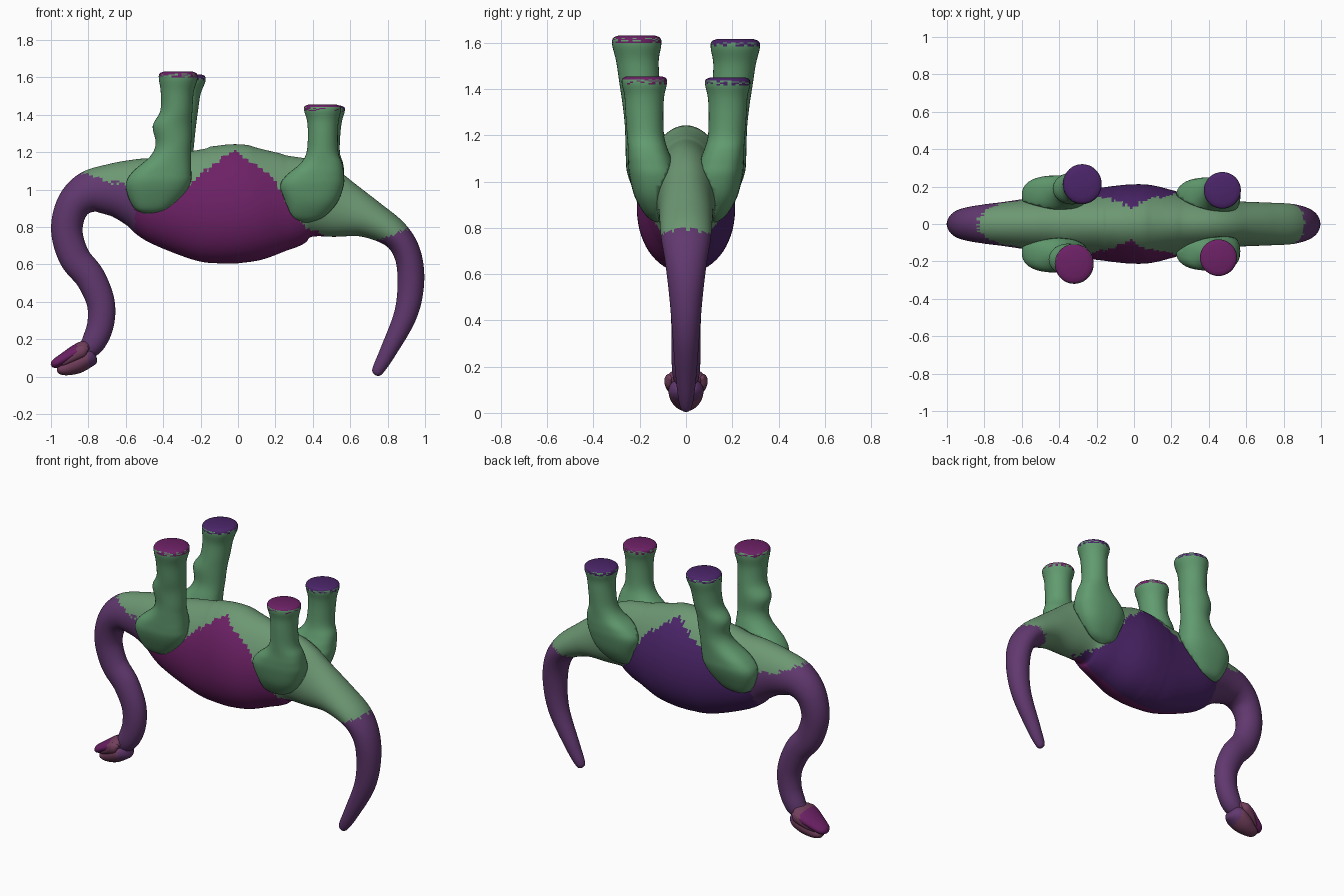
import bpy, bmesh, math, random
from mathutils import Vector

random.seed(4)


def material(name, rgb):
    m = bpy.data.materials.new(name)
    m.diffuse_color = (*rgb, 1)
    return m


MATS = [material("green_skin", (0.15, 0.31, 0.17)),
        material("purple_skin", (0.12, 0.04, 0.16)),
        material("magenta_belly", (0.15, 0.015, 0.13)),
        material("indigo_belly", (0.07, 0.018, 0.14)),
        material("leg_green", (0.12, 0.33, 0.16)),
        material("rose_snout", (0.17, 0.05, 0.11))]
GREEN, PURPLE, MAGENTA, INDIGO, LEG, ROSE = range(6)


def spline(rows, steps):
    """Catmull-Rom through the rows, all columns at once."""
    out = []
    n = len(rows)
    for i in range(n - 1):
        p0, p1, p2, p3 = (rows[max(i - 1, 0)], rows[i], rows[i + 1], rows[min(i + 2, n - 1)])
        for s in range(steps):
            t = s / steps
            out.append([0.5 * (2 * b + (c - a) * t + (2 * a - 5 * b + 4 * c - d) * t * t
                               + (3 * b - a - 3 * c + d) * t ** 3)
                        for a, b, c, d in zip(p0, p1, p2, p3)])
    return out + [list(rows[-1])]


def tube(name, rows, paint, flat=False, power=lambda z: 1.0, egg=0.0, sides=40, steps=5):
    """Loft of rings (x, y, z, in-plane radius, y radius) along the rows."""
    pts = spline(rows, steps)
    bm = bmesh.new()
    rings = []
    for i, (x, y, z, a, b) in enumerate(pts):
        p, q = pts[max(i - 1, 0)], pts[min(i + 1, len(pts) - 1)]
        tan = Vector((q[0] - p[0], 0, q[2] - p[2])).normalized()
        nor = Vector((1, 0, 0)) if flat else Vector((tan.z, 0, -tan.x))
        ring = []
        for k in range(sides):
            t = 2 * math.pi * k / sides
            c, s = math.cos(t), math.sin(t)
            c = math.copysign(abs(c) ** power(z), c)
            s = math.copysign(abs(s) ** power(z), s)
            off = nor * (a * c)
            w = b * s * (1 - egg * min(1, a / 0.3) * off.z / max(a, 0.01))
            ring.append(bm.verts.new(Vector((x, y + w, z)) + off))
        rings.append(ring)
    for r, q in zip(rings, rings[1:]):
        for k in range(sides):
            j = (k + 1) % sides
            bm.faces.new((r[k], r[j], q[j], q[k]))
    bm.faces.new(rings[0])
    bm.faces.new(rings[-1])
    bmesh.ops.recalc_face_normals(bm, faces=bm.faces)
    for f in bm.faces:
        f.smooth = True
        f.material_index = paint(f.calc_center_median())
    me = bpy.data.meshes.new(name)
    bm.to_mesh(me)
    bm.free()
    for m in MATS:
        me.materials.append(m)
    ob = bpy.data.objects.new(name, me)
    bpy.context.collection.objects.link(ob)
    return ob


# Skin pattern: zigzag flank border, purple neck and tail
BORDER = [(-0.85, 1.10), (-0.7, 1.04), (-0.3, 1.01), (-0.02, 1.215), (0.18, 1.07), (0.36, 0.8), (0.5, 0.74)]


def paint_body(c):
    jag = random.uniform(-0.01, 0.01)
    if c.x < -0.84 or (c.x < -0.6 and c.z < 0.8):
        return PURPLE
    if c.x > 0.5:
        return PURPLE if c.z < 0.79 + 0.4 * (c.x - 0.9) + jag else GREEN
    for (x0, z0), (x1, z1) in zip(BORDER, BORDER[1:]):
        if x0 <= c.x <= x1:
            if c.z > z0 + (z1 - z0) * (c.x - x0) / (x1 - x0) + jag:
                return GREEN
            return PURPLE if c.x < -0.55 else MAGENTA if c.y < 0 else INDIGO
    return GREEN


# Body: one loft from tail tip through belly to neck (x, z, in-plane radius, half width)
BODY = [(0.733, 0.010, 0.008, 0.008), (0.745, 0.030, 0.030, 0.026), (0.80, 0.13, 0.044, 0.042),
        (0.895, 0.33, 0.062, 0.058), (0.924, 0.50, 0.071, 0.072), (0.908, 0.65, 0.072, 0.090),
        (0.84, 0.76, 0.078, 0.108), (0.70, 0.845, 0.105, 0.115), (0.55, 0.90, 0.16, 0.122),
        (0.40, 0.945, 0.21, 0.14), (0.25, 0.935, 0.258, 0.168), (0.10, 0.925, 0.303, 0.205),
        (0.0, 0.925, 0.318, 0.211), (-0.1, 0.92, 0.315, 0.203), (-0.2, 0.92, 0.30, 0.19),
        (-0.4, 0.945, 0.245, 0.17), (-0.55, 0.985, 0.185, 0.14), (-0.68, 1.0, 0.14, 0.12),
        (-0.80, 0.985, 0.112, 0.105), (-0.885, 0.91, 0.09, 0.09), (-0.915, 0.78, 0.084, 0.076),
        (-0.875, 0.64, 0.083, 0.07), (-0.79, 0.53, 0.08, 0.067), (-0.735, 0.40, 0.075, 0.064),
        (-0.735, 0.28, 0.071, 0.062), (-0.775, 0.18, 0.064, 0.06), (-0.83, 0.125, 0.045, 0.045)]
body = tube("body_neck_and_tail", [(x, 0, z, a, b) for x, z, a, b in BODY], paint_body,
            egg=0.12, sides=72, steps=9)

# Head: skull (hanging lowest) and jaw above it, split by the mouth
tube("skull", [(-0.762, 0, 0.118, 0.015, 0.02), (-0.772, 0, 0.114, 0.045, 0.05), (-0.81, 0, 0.10, 0.055, 0.075),
               (-0.865, 0, 0.07, 0.055, 0.07), (-0.915, 0, 0.046, 0.04, 0.052),
               (-0.955, 0, 0.036, 0.024, 0.034), (-0.968, 0, 0.033, 0.006, 0.01)],
     lambda c: ROSE if c.x < -0.80 else PURPLE, sides=28)
tube("jaw", [(-0.785, 0, 0.165, 0.015, 0.03), (-0.81, 0, 0.158, 0.038, 0.075), (-0.86, 0, 0.136, 0.039, 0.09),
             (-0.93, 0, 0.096, 0.032, 0.068), (-0.98, 0, 0.068, 0.024, 0.045), (-0.998, 0, 0.058, 0.007, 0.015)],
     lambda c: MAGENTA if c.x < -0.86 else ROSE, sides=28)
# Cheek ridges along the sides of the mouth
for side, tag in ((-1, "near"), (1, "far")):
    tube("cheek_" + tag, [(-0.80, side * 0.068, 0.155, 0.008, 0.008), (-0.835, side * 0.074, 0.138, 0.032, 0.02),
                          (-0.89, side * 0.06, 0.098, 0.02, 0.018), (-0.94, side * 0.04, 0.065, 0.006, 0.006)],
         lambda c: ROSE, sides=16)

# Legs: horizontal rings from thigh up to sole (x, y, z, x radius, y radius)
FRONT = [(-0.47, 0.125, 0.87, 0.02, 0.02), (-0.46, 0.13, 0.895, 0.09, 0.06), (-0.44, 0.14, 0.97, 0.15, 0.09),
         (-0.425, 0.15, 1.04, 0.173, 0.105), (-0.405, 0.16, 1.10, 0.155, 0.1), (-0.36, 0.174, 1.18, 0.108, 0.088),
         (-0.345, 0.185, 1.25, 0.095, 0.08), (-0.352, 0.19, 1.34, 0.104, 0.085), (-0.33, 0.20, 1.42, 0.086, 0.087),
         (-0.325, 0.21, 1.52, 0.088, 0.092), (-0.32, 0.213, 1.59, 0.103, 0.106),
         (-0.32, 0.213, 1.62, 0.10, 0.102), (-0.32, 0.213, 1.632, 0.075, 0.075)]
REAR = [(0.36, 0.115, 0.825, 0.02, 0.02), (0.37, 0.12, 0.855, 0.09, 0.055), (0.39, 0.13, 0.93, 0.14, 0.09),
        (0.395, 0.14, 1.02, 0.17, 0.104), (0.415, 0.152, 1.08, 0.152, 0.098), (0.448, 0.165, 1.14, 0.112, 0.086),
        (0.456, 0.175, 1.2, 0.085, 0.08), (0.461, 0.18, 1.3, 0.08, 0.082), (0.463, 0.18, 1.37, 0.085, 0.086),
        (0.463, 0.18, 1.42, 0.098, 0.097), (0.463, 0.18, 1.445, 0.096, 0.095), (0.463, 0.18, 1.455, 0.075, 0.075)]


def leg(name, rows, side, lean, drop):
    """One leg; the foot is shifted by lean in x and lowered by drop."""
    top = rows[-1][2]
    out = []
    for x, y, z, a, b in rows:
        k = min(1, max(0, (z - 1.05) / (top - 1.05)))
        out.append((x + lean * k, side * y, z - drop * k, a, b))
    sole = MAGENTA if side < 0 else INDIGO

    def paint(c):
        h = top - drop - c.z
        return sole if h < 0.014 or (h < 0.035 and random.random() < 0.5) else LEG

    # squarer thigh, round shin; the part buried in the body is cut away
    ob = tube(name, out, paint, flat=True, power=lambda z: 0.78 if z < 1.1 else min(1, 0.78 + (z - 1.1) * 2),
              sides=36)
    cut = ob.modifiers.new("trim_inside", "BOOLEAN")
    cut.operation, cut.solver, cut.object = "DIFFERENCE", "EXACT", body


leg("front_leg_near", FRONT, -1, 0.0, 0.0)
leg("front_leg_far", FRONT, 1, 0.045, 0.015)
leg("rear_leg_near", REAR, -1, -0.012, 0.0)
leg("rear_leg_far", REAR, 1, 0.01, 0.005)
